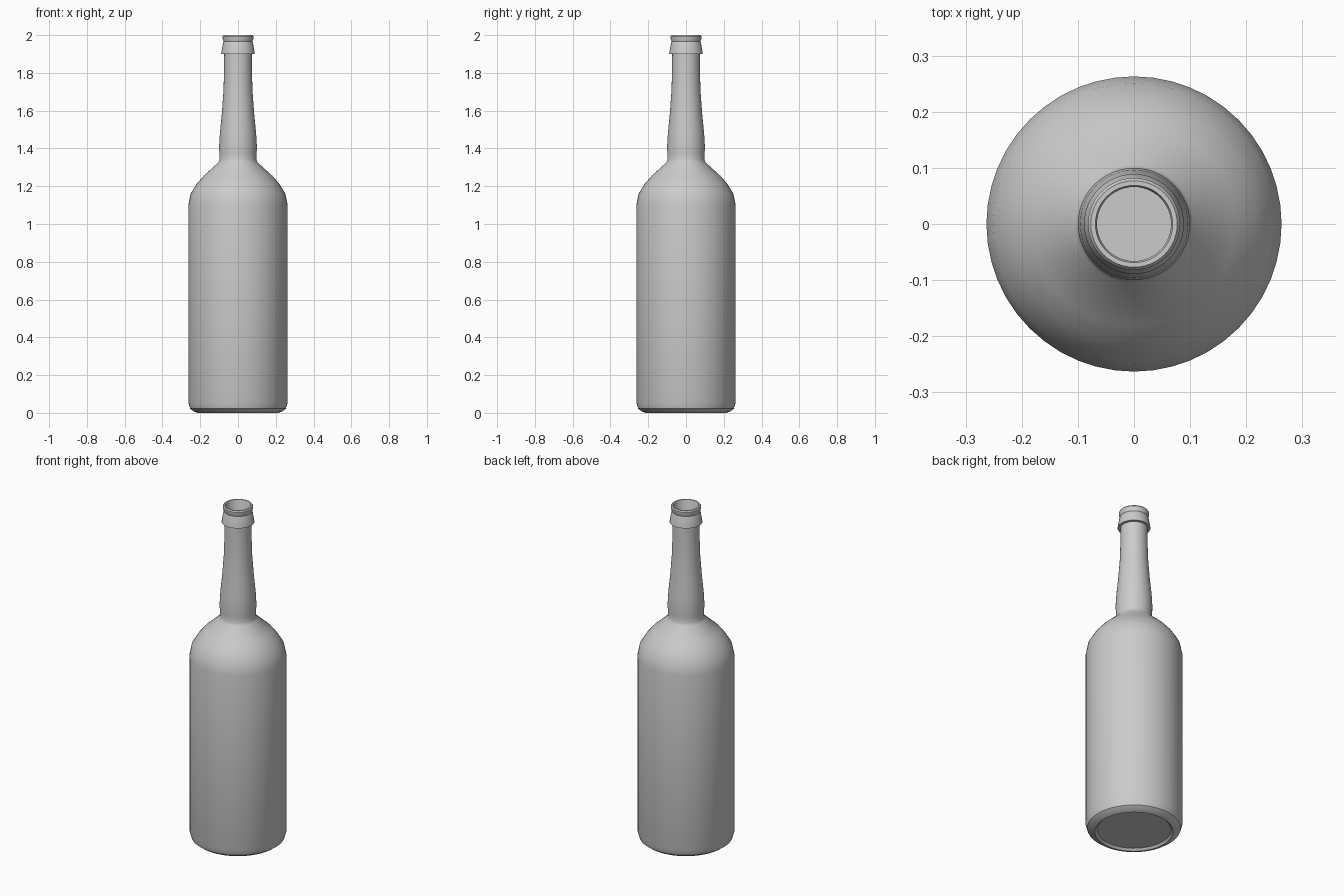
import bpy, bmesh, math

if "Cube" in bpy.data.objects:
    bpy.data.objects.remove(bpy.data.objects["Cube"])

SEGMENTS = 48

# Outer silhouette (radius, height), from base centre to rim
outer = [(0, 0.012), (0.20, 0.012), (0.212, 0.0), (0.235, 0.008), (0.253, 0.022),
         (0.263, 0.055), (0.263, 1.10), (0.251, 1.16), (0.217, 1.215),
         (0.182, 1.255), (0.105, 1.325), (0.099, 1.338), (0.0985, 1.37),
         (0.100, 1.41), (0.096, 1.48), (0.086, 1.58), (0.077, 1.70),
         (0.074, 1.80), (0.073, 1.90), (0.089, 1.90), (0.080, 1.955),
         (0.076, 1.965), (0.081, 1.98), (0.082, 1.993), (0.077, 2.0)]
# Rim and hollow interior, from rim down to the inner floor
inner = [(0.069, 2.0), (0.066, 1.994), (0.066, 1.70), (0.082, 1.48), (0.085, 1.34),
         (0.165, 1.25), (0.235, 1.15), (0.248, 1.09), (0.248, 0.06),
         (0.22, 0.03), (0, 0.03)]


def lathe(name, profile):
    """Spin a profile around z into a smooth closed object."""
    bm = bmesh.new()
    verts = [bm.verts.new((r, 0, z)) for r, z in profile]
    edges = [bm.edges.new(pair) for pair in zip(verts, verts[1:])]
    bmesh.ops.spin(bm, geom=verts + edges, cent=(0, 0, 0), axis=(0, 0, 1),
                   angle=2 * math.pi, steps=SEGMENTS)
    bmesh.ops.remove_doubles(bm, verts=bm.verts, dist=1e-5)
    bmesh.ops.recalc_face_normals(bm, faces=bm.faces)
    mesh = bpy.data.meshes.new(name)
    bm.to_mesh(mesh)
    bm.free()
    obj = bpy.data.objects.new(name, mesh)
    bpy.context.collection.objects.link(obj)
    bpy.context.view_layer.objects.active = obj
    obj.select_set(True)
    bpy.ops.object.shade_smooth_by_angle(angle=math.radians(30))
    return obj


# Bottle
lathe("bottle", outer + inner)
